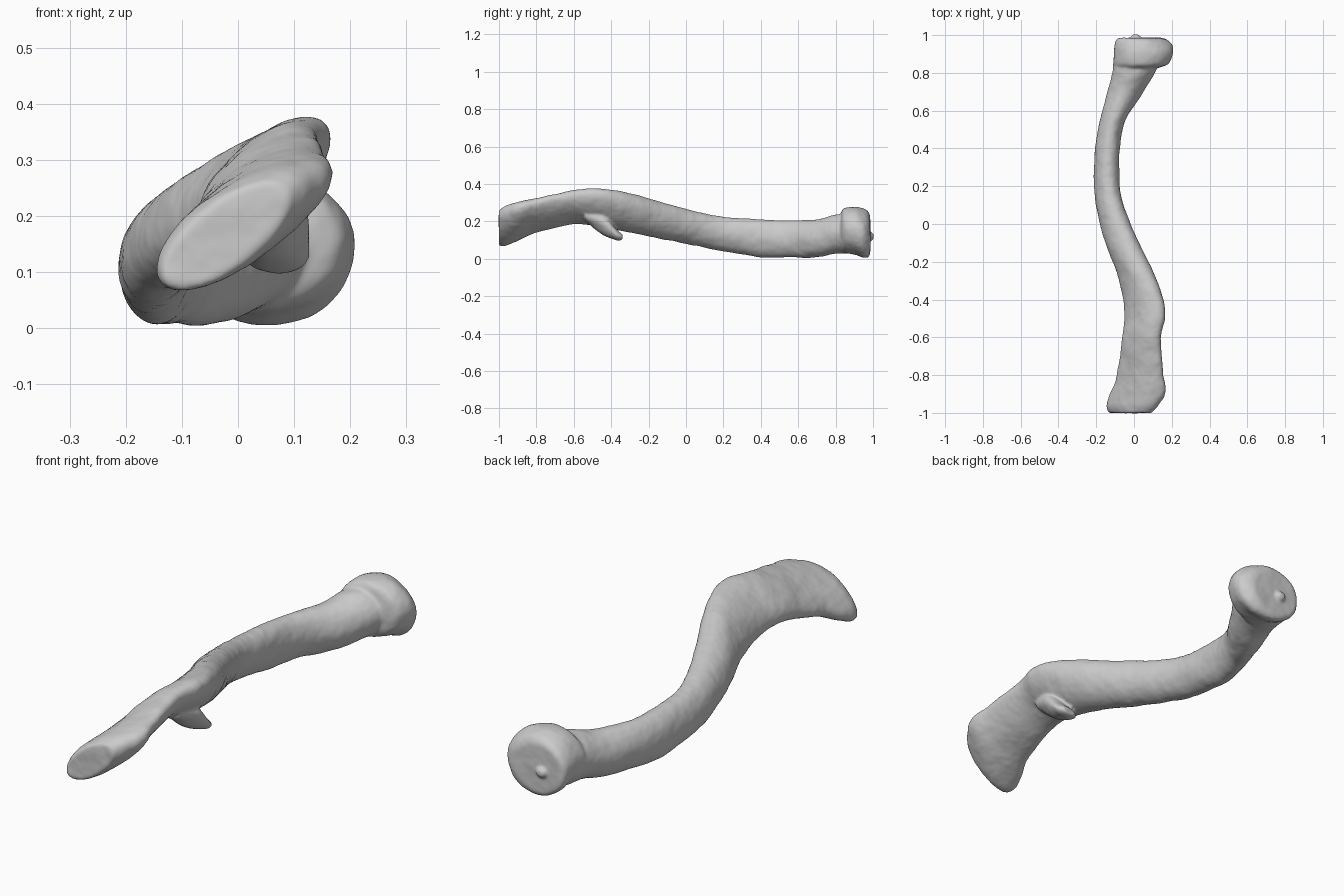
import bpy, bmesh
from math import sin, cos, pi, radians

SIDES = 40


def spline(a, b, c, d, t):
    return b + 0.5 * t * (c - a + t * (2*a - 5*b + 4*c - d + t * (3*(b - c) + d - a)))


def refine(rows, n):
    """Smoothly interpolate rows of section values."""
    out = []
    for i in range(len(rows) - 1):
        quad = [rows[max(0, min(len(rows) - 1, i + k))] for k in (-1, 0, 1, 2)]
        out += [[spline(*v, s / n) for v in zip(*quad)] for s in range(n)]
    return out + [list(rows[-1])]


def loft(bm, rows, n=4):
    """Skin leaning ovals: y, x min, x max, z min, z max, lean (90 = upright)."""
    rings = []
    for y, x0, x1, z0, z1, lean in refine(rows, n):
        ring = []
        for k in range(SIDES):
            t = 2 * pi * k / SIDES
            ring.append(bm.verts.new(((x0 + x1) / 2 + (x1 - x0) / 2 * cos(t), y,
                                      (z0 + z1) / 2 + (z1 - z0) / 2 * cos(t - radians(lean)))))
        rings.append(ring)
    for a, b in zip(rings, rings[1:]):
        for k in range(SIDES):
            j = (k + 1) % SIDES
            bm.faces.new((a[k], a[j], b[j], b[k]))
    bm.faces.new(rings[0][::-1])
    bm.faces.new(rings[-1])


bm = bmesh.new()

# S-shaped shaft with the flattened, tilted near end
loft(bm, [
    (-1.00, -0.135, 0.09, 0.07, 0.26, 48),
    (-0.96, -0.145, 0.13, 0.07, 0.285, 48),
    (-0.89, -0.125, 0.168, 0.10, 0.307, 48),
    (-0.80, -0.09, 0.157, 0.14, 0.325, 48),
    (-0.60, -0.062, 0.143, 0.185, 0.367, 50),
    (-0.49, -0.052, 0.166, 0.175, 0.377, 52),
    (-0.38, -0.06, 0.15, 0.155, 0.366, 58),
    (-0.25, -0.095, 0.10, 0.13, 0.337, 65),
    (-0.10, -0.152, 0.03, 0.10, 0.295, 72),
    (0.05, -0.192, -0.038, 0.07, 0.253, 75),
    (0.20, -0.212, -0.075, 0.04, 0.225, 80),
    (0.40, -0.207, -0.075, 0.01, 0.21, 85),
    (0.55, -0.18, -0.045, 0.008, 0.206, 88),
    (0.70, -0.14, 0.05, 0.008, 0.21, 88),
    (0.80, -0.115, 0.11, 0.028, 0.235, 86),
    (0.90, -0.105, 0.15, 0.03, 0.25, 86)])

# Swollen cap on the far end
loft(bm, [
    (0.825, -0.09, 0.12, 0.045, 0.24, 86),
    (0.845, -0.105, 0.18, 0.032, 0.27, 88),
    (0.90, -0.105, 0.207, 0.024, 0.278, 90),
    (0.945, -0.103, 0.204, 0.006, 0.268, 92),
    (0.972, -0.098, 0.18, 0.006, 0.255, 92),
    (0.985, -0.085, 0.15, 0.025, 0.235, 92)])

# Small pit-side nub on the far face
loft(bm, [
    (0.97, -0.02, 0.04, 0.09, 0.15, 90),
    (0.995, -0.012, 0.032, 0.10, 0.14, 90),
    (1.003, -0.003, 0.025, 0.11, 0.13, 90)])

# Hooked spur under the near bend
loft(bm, [
    (-0.54, 0.03, 0.10, 0.20, 0.25, 70),
    (-0.47, 0.015, 0.12, 0.145, 0.25, 75),
    (-0.42, 0.01, 0.127, 0.115, 0.22, 80),
    (-0.37, 0.015, 0.127, 0.098, 0.155, 82),
    (-0.34, 0.04, 0.11, 0.10, 0.13, 85)])

bmesh.ops.recalc_face_normals(bm, faces=bm.faces)
mesh = bpy.data.meshes.new("collar_bone")
bm.to_mesh(mesh)
bm.free()
bone = bpy.data.objects.new("collar_bone", mesh)
bpy.context.collection.objects.link(bone)

# Fuse the parts into one skin and soften the joins
remesh = bone.modifiers.new("fuse", 'REMESH')
remesh.mode = 'VOXEL'
remesh.voxel_size = 0.007
remesh.use_smooth_shade = True
smooth = bone.modifiers.new("soften", 'SMOOTH')
smooth.factor = 0.5
smooth.iterations = 4

# Faint surface unevenness
tex = bpy.data.textures.new("bone_grain", 'CLOUDS')
tex.noise_scale = 0.09
grain = bone.modifiers.new("grain", 'DISPLACE')
grain.texture = tex
grain.strength = 0.008
grain.mid_level = 0.5
